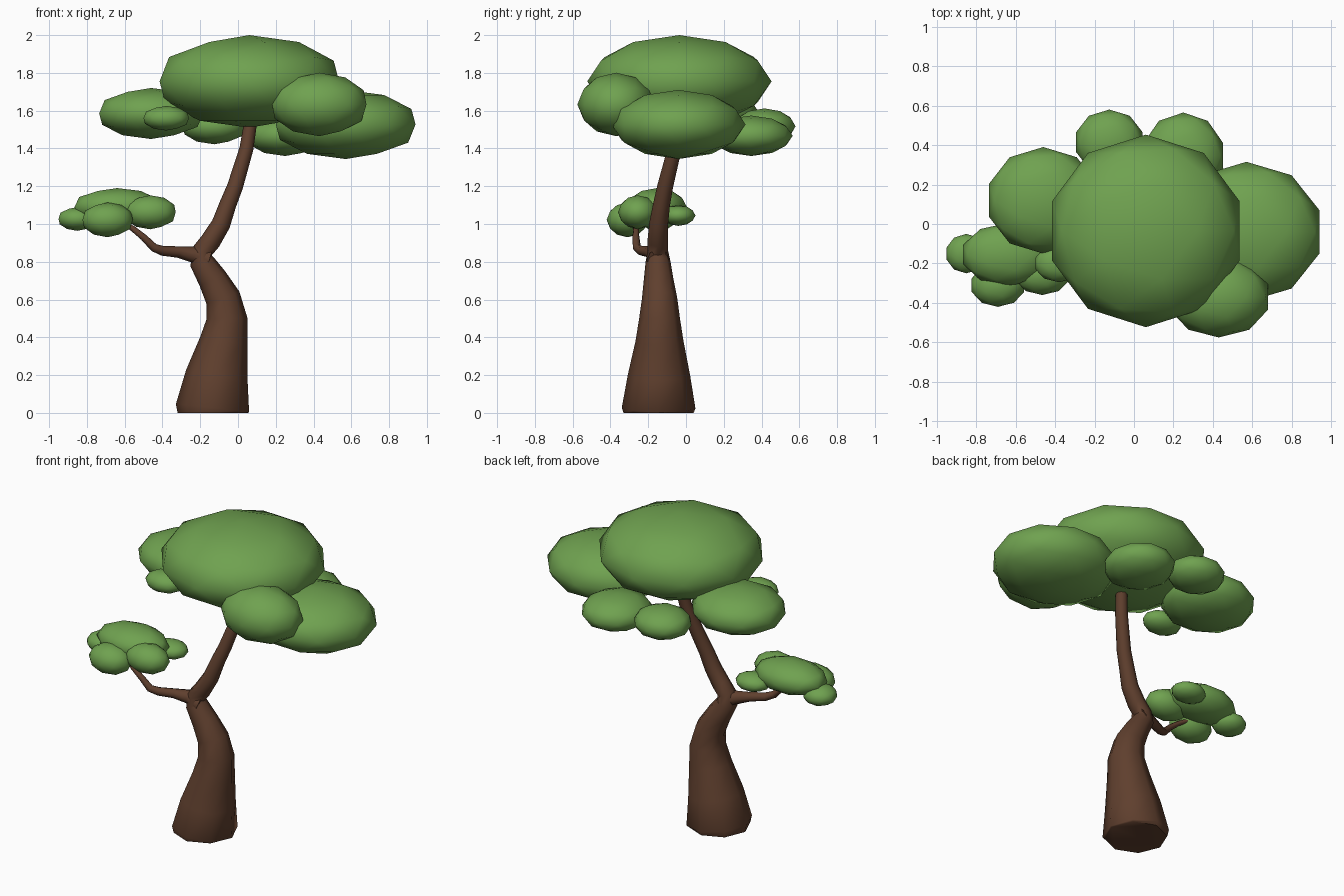
import bpy, bmesh, math
from mathutils import Vector

if "Cube" in bpy.data.objects:
    bpy.data.objects.remove(bpy.data.objects["Cube"])


def material(name, color):
    m = bpy.data.materials.new(name)
    m.diffuse_color = color
    m.use_nodes = True
    m.node_tree.nodes["Principled BSDF"].inputs["Base Color"].default_value = m.diffuse_color
    return m


BARK = material("bark", (0.115, 0.05, 0.027, 1))
LEAF = material("leaf", (0.16, 0.36, 0.08, 1))


def add_object(name, bm, mat):
    bmesh.ops.recalc_face_normals(bm, faces=bm.faces)
    me = bpy.data.meshes.new(name)
    bm.to_mesh(me)
    bm.free()
    me.materials.append(mat)
    ob = bpy.data.objects.new(name, me)
    bpy.context.collection.objects.link(ob)
    bpy.ops.object.select_all(action='DESELECT')
    ob.select_set(True)
    bpy.context.view_layer.objects.active = ob
    bpy.ops.object.shade_smooth_by_angle(angle=math.radians(55))


def limb(name, path, sides=8, start=None):
    """Tapered tube through (x, y, z, radius) points."""
    bm = bmesh.new()
    pts = [Vector(p[:3]) for p in path]
    rings = []
    for i, p in enumerate(pts):
        t = (pts[min(i + 1, len(pts) - 1)] - pts[max(i - 1, 0)]).normalized()
        if i == 0 and start:
            t = Vector(start)
        u = Vector((0, 1, 0)).cross(t).normalized()
        v = t.cross(u)
        angles = [2 * math.pi * k / sides for k in range(sides)]
        rings.append([bm.verts.new(p + path[i][3] * (u * math.cos(a) + v * math.sin(a)))
                      for a in angles])
    for a, b in zip(rings, rings[1:]):
        for k in range(sides):
            n = (k + 1) % sides
            bm.faces.new((a[k], a[n], b[n], b[k]))
    bm.faces.new(rings[0][::-1])
    bm.faces.new(rings[-1])
    add_object(name, bm, BARK)


def blob(name, center, radii):
    """Low-poly ellipsoid of leaves, fitted to its radii."""
    bm = bmesh.new()
    bmesh.ops.create_icosphere(bm, subdivisions=2, radius=1)
    ext = [max(abs(v.co[i]) for v in bm.verts) for i in range(3)]
    for v in bm.verts:
        v.co = Vector([center[i] + v.co[i] * radii[i] / ext[i] for i in range(3)])
    add_object(name, bm, LEAF)


# Trunk, bending left and then right into the crown
limb("trunk", [
    (-0.135, -0.145, 0.0, 0.185), (-0.135, -0.145, 0.025, 0.195),
    (-0.112, -0.143, 0.20, 0.165), (-0.075, -0.14, 0.38, 0.127),
    (-0.058, -0.14, 0.50, 0.108), (-0.08, -0.14, 0.61, 0.093),
    (-0.135, -0.145, 0.71, 0.078), (-0.19, -0.148, 0.80, 0.066),
    (-0.19, -0.149, 0.855, 0.055), (-0.145, -0.15, 0.91, 0.054),
    (-0.09, -0.145, 1.0, 0.05), (-0.055, -0.13, 1.1, 0.045),
    (-0.015, -0.11, 1.2, 0.042), (0.045, -0.06, 1.4, 0.037),
    (0.07, -0.03, 1.56, 0.034)], start=(0, 0, 1))

# Side branch
limb("side_branch", [
    (-0.16, -0.148, 0.81, 0.06), (-0.24, -0.16, 0.84, 0.043),
    (-0.32, -0.195, 0.852, 0.03), (-0.40, -0.235, 0.858, 0.026),
    (-0.445, -0.26, 0.875, 0.022), (-0.50, -0.265, 0.93, 0.018),
    (-0.56, -0.265, 0.978, 0.015), (-0.62, -0.24, 1.01, 0.013)])

# Main crown
for name, c, r in [
    ("crown_main", (0.06, -0.035, 1.755), (0.475, 0.488, 0.245)),
    ("crown_right", (0.57, -0.04, 1.527), (0.37, 0.355, 0.183)),
    ("crown_front_right", (0.43, -0.37, 1.633), (0.25, 0.205, 0.168)),
    ("crown_left", (-0.46, 0.12, 1.585), (0.275, 0.27, 0.135)),
    ("crown_left_small", (-0.38, -0.2, 1.56), (0.12, 0.095, 0.065)),
    ("crown_back_right", (0.25, 0.345, 1.467), (0.20, 0.22, 0.107)),
    ("crown_back_left", (-0.125, 0.415, 1.517), (0.168, 0.165, 0.095)),
]:
    blob(name, c, r)

# Leaf cluster on the side branch
for name, c, r in [
    ("cluster_main", (-0.64, -0.155, 1.09), (0.225, 0.16, 0.1)),
    ("cluster_left", (-0.85, -0.15, 1.027), (0.1, 0.1, 0.063)),
    ("cluster_front", (-0.69, -0.31, 1.022), (0.133, 0.11, 0.092)),
    ("cluster_right", (-0.465, -0.255, 1.062), (0.135, 0.105, 0.09)),
    ("cluster_back", (-0.45, -0.04, 1.045), (0.105, 0.09, 0.055)),
]:
    blob(name, c, r)
